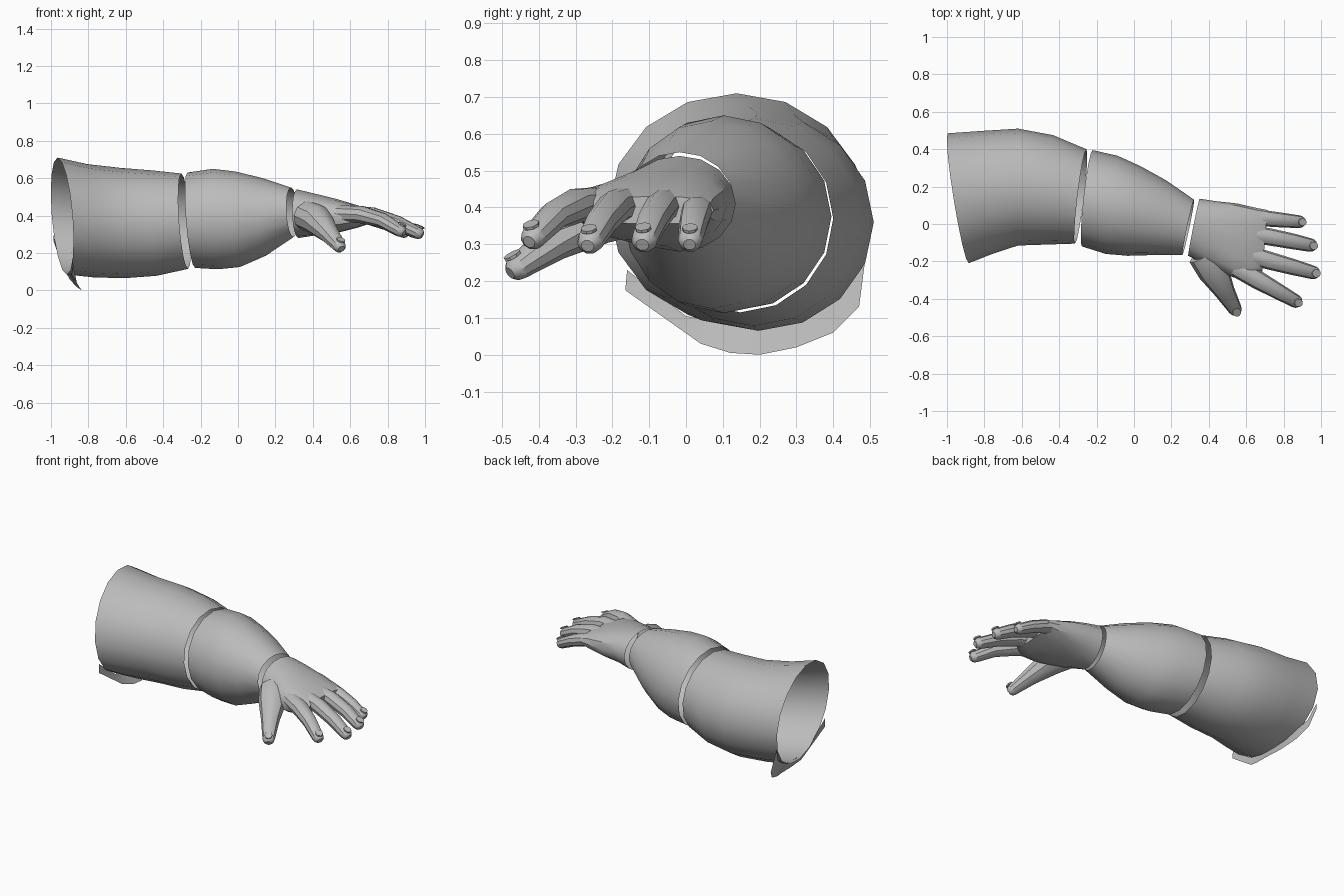
import bpy, bmesh, math
from mathutils import Vector

if "Cube" in bpy.data.objects:
    bpy.data.objects.remove(bpy.data.objects["Cube"], do_unlink=True)

grey = bpy.data.materials.new("plain_grey")
grey.use_nodes = True
COLOUR = (0.5, 0.5, 0.5, 1)
grey.diffuse_color = COLOUR
grey.node_tree.nodes["Principled BSDF"].inputs["Base Color"].default_value = COLOUR


def loft(name, rings, cap_start=False, cap_end=False, closed=True, angle=35):
    """Skin a list of equal-length point rings into one object."""
    bm = bmesh.new()
    loops = [[bm.verts.new(p) for p in ring] for ring in rings]
    n = len(loops[0])
    for a, b in zip(loops, loops[1:]):
        for i in range(n if closed else n - 1):
            j = (i + 1) % n
            bm.faces.new((a[i], a[j], b[j], b[i]))
    if cap_start:
        bm.faces.new(loops[0][::-1])
    if cap_end:
        bm.faces.new(loops[-1])
    bmesh.ops.recalc_face_normals(bm, faces=bm.faces[:])
    mesh = bpy.data.meshes.new(name)
    bm.to_mesh(mesh)
    bm.free()
    mesh.materials.append(grey)
    obj = bpy.data.objects.new(name, mesh)
    bpy.context.collection.objects.link(obj)
    bpy.ops.object.select_all(action='DESELECT')
    obj.select_set(True)
    bpy.context.view_layer.objects.active = obj
    bpy.ops.object.shade_smooth_by_angle(angle=math.radians(angle))
    return obj


def section(x, ylo, yhi, zlo, zhi, sy=0, sz=0, roll=0, n=16, power=1.0):
    """Oval cross-section at x; sy and sz lean it, roll lifts it along y."""
    yc, zc, ry, rz = (ylo + yhi) / 2, (zlo + zhi) / 2, (yhi - ylo) / 2, (zhi - zlo) / 2
    pts = []
    for i in range(n):
        t = math.tau * i / n
        c, s = math.cos(t), math.sin(t)
        dy = ry * math.copysign(abs(c) ** power, c)
        dz = rz * math.copysign(abs(s) ** power, s)
        pts.append((x + sy * dy + sz * dz, yc + dy, zc + dz + roll * dy))
    return pts


# Upper arm sleeve, open at both ends
loft("upper_arm", [section(*r) for r in (
    (-0.94, -0.21, 0.485, 0.085, 0.71, -0.16, -0.08),
    (-0.79, -0.16, 0.497, 0.07, 0.675, -0.1, -0.05),
    (-0.62, -0.115, 0.51, 0.065, 0.655, 0, -0.03),
    (-0.45, -0.11, 0.475, 0.078, 0.642, 0.06, -0.05),
    (-0.285, -0.105, 0.4, 0.115, 0.625, 0.12, -0.07))])

# Flared flap under the shoulder rim
flap_inner = [(-0.99, 0.48, 0.3), (-0.965, 0.43, 0.2), (-0.94, 0.37, 0.16),
              (-0.92, 0.29, 0.115), (-0.9, 0.2, 0.09), (-0.89, 0.1, 0.085),
              (-0.885, 0.0, 0.105), (-0.89, -0.16, 0.23)]
flap_outer = [(-0.985, 0.487, 0.26), (-0.94, 0.47, 0.13), (-0.9, 0.4, 0.06),
              (-0.865, 0.3, 0.02), (-0.835, 0.2, 0.0), (-0.84, 0.12, 0.005),
              (-0.86, 0.04, 0.03), (-0.888, -0.165, 0.175)]
loft("shoulder_flap", [flap_inner, flap_outer], closed=False)

# Forearm sleeve, open at both ends
loft("forearm", [section(*r) for r in (
    (-0.25, -0.12, 0.395, 0.12, 0.63, 0.11, -0.08),
    (-0.12, -0.16, 0.365, 0.113, 0.65, 0.12, -0.05),
    (0.0, -0.17, 0.31, 0.125, 0.635, 0.14, -0.04),
    (0.14, -0.166, 0.232, 0.185, 0.6, 0.17, -0.04),
    (0.29, -0.165, 0.13, 0.285, 0.55, 0.21, -0.05))])

# Palm, open at the wrist and closed at the knuckles
loft("palm", [section(*r) for r in (
    (0.32, -0.17, 0.135, 0.28, 0.54, 0.2, -0.03),
    (0.42, -0.23, 0.122, 0.295, 0.515, 0.1, 0, 0.05, 16, 0.9),
    (0.54, -0.285, 0.11, 0.31, 0.485, 0.05, 0, 0.03, 16, 0.8),
    (0.64, -0.305, 0.085, 0.335, 0.455, 0.1, 0, 0, 16, 0.75),
    (0.7, -0.25, 0.075, 0.355, 0.43, 0.08, 0, 0, 16, 0.75))], cap_end=True)


def digit(name, path, radii, n=10):
    """Tapered finger along a path, with a rounded tip and a thin nail."""
    pts = [Vector(p) for p in path]
    end = (pts[-1] - pts[-2]).normalized()
    r = radii[-1]
    # rounded tip
    for along, scale in ((0.5, 0.87), (0.85, 0.5)):
        pts.append(Vector(path[-1]) + end * r * along)
        radii = radii + [r * scale]
    rings = []
    for i, (p, rad) in enumerate(zip(pts, radii)):
        d = (pts[min(i + 1, len(pts) - 1)] - pts[max(i - 1, 0)]).normalized()
        side = Vector((0, 0, 1)).cross(d).normalized()
        up = d.cross(side)
        rings.append([p + side * rad * math.cos(math.tau * k / n)
                      + up * rad * 0.95 * math.sin(math.tau * k / n) for k in range(n)])
    loft(name, rings, True, True)
    # nail plate
    side = Vector((0, 0, 1)).cross(end).normalized()
    up = end.cross(side)
    mid = Vector(path[-1]) + up * r * 0.9
    rim = [mid + side * r * 0.62 * math.cos(math.tau * k / 8)
           + end * r * 0.7 * math.sin(math.tau * k / 8) for k in range(8)]
    loft(name + "_nail", [rim, [p + up * 0.008 for p in rim]], True, True)


# Fingers and thumb
digit("index_finger", [(0.54, -0.23, 0.41), (0.66, -0.298, 0.405), (0.77, -0.36, 0.375),
                       (0.865, -0.413, 0.32)], [0.05, 0.05, 0.043, 0.036])
digit("middle_finger", [(0.6, -0.16, 0.41), (0.72, -0.195, 0.4), (0.85, -0.23, 0.36),
                        (0.96, -0.26, 0.308)], [0.05, 0.048, 0.043, 0.036])
digit("ring_finger", [(0.6, -0.05, 0.41), (0.72, -0.068, 0.4), (0.85, -0.093, 0.36),
                      (0.945, -0.113, 0.312)], [0.048, 0.046, 0.042, 0.036])
digit("little_finger", [(0.6, 0.035, 0.4), (0.7, 0.03, 0.39), (0.8, 0.02, 0.355),
                        (0.885, 0.012, 0.312)], [0.046, 0.043, 0.039, 0.034])
digit("thumb", [(0.37, -0.16, 0.4), (0.425, -0.25, 0.375), (0.485, -0.36, 0.305),
                (0.54, -0.455, 0.238)], [0.085, 0.085, 0.055, 0.037])
